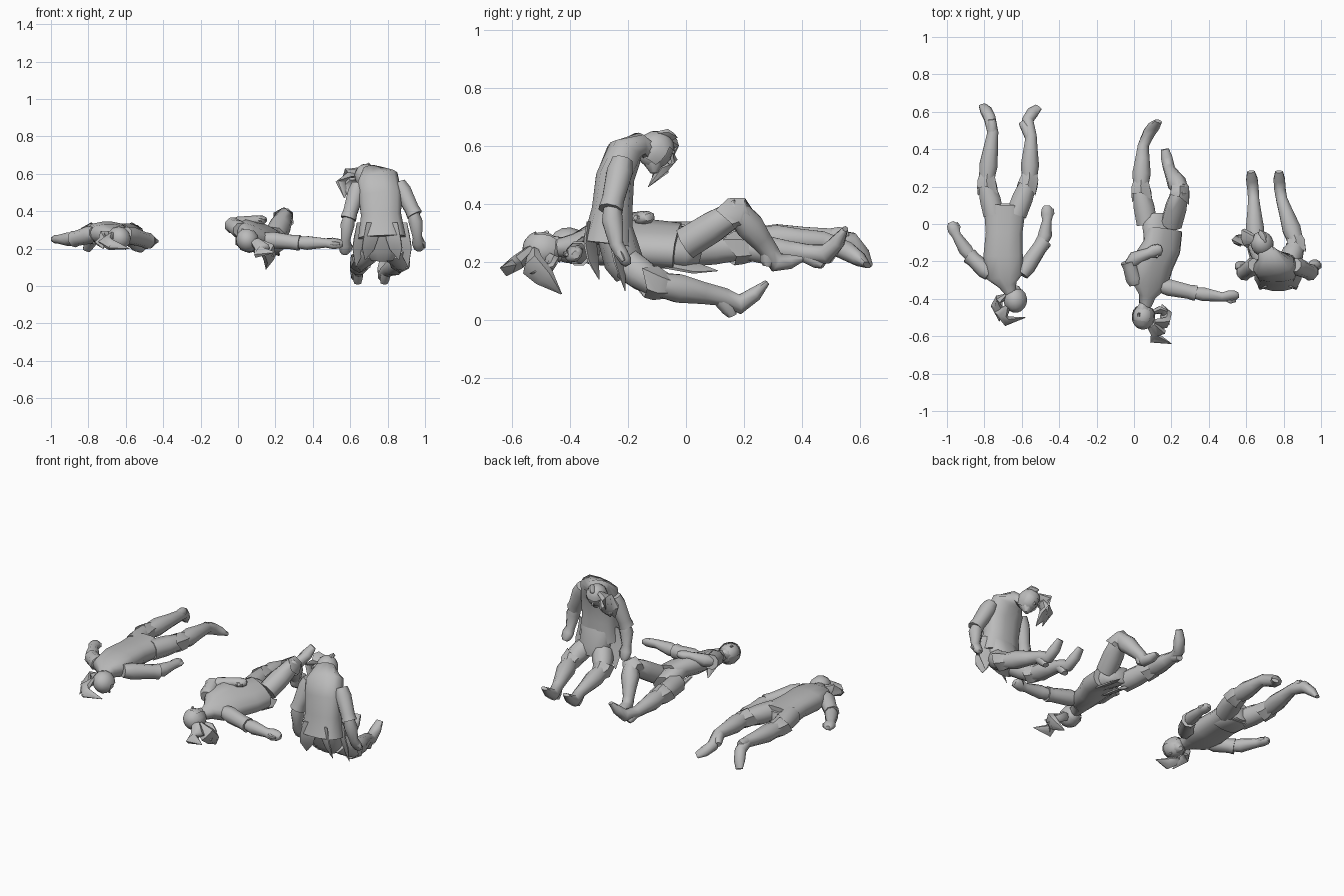
import bpy
import bmesh
import math
from mathutils import Vector, Matrix

default_cube = bpy.data.objects.get("Cube")
if default_cube:
    bpy.data.objects.remove(default_cube, do_unlink=True)

GREY = (0.5, 0.5, 0.5, 1.0)
grey = bpy.data.materials.new("plain grey")
grey.use_nodes = True
grey.diffuse_color = GREY
grey.node_tree.nodes["Principled BSDF"].inputs["Base Color"].default_value = GREY

X_AXIS = Vector((1, 0, 0))


def finish(name, bm, angle=55):
    """Turn a bmesh into a softly shaded object."""
    bmesh.ops.recalc_face_normals(bm, faces=bm.faces)
    mesh = bpy.data.meshes.new(name)
    bm.to_mesh(mesh)
    bm.free()
    obj = bpy.data.objects.new(name, mesh)
    bpy.context.collection.objects.link(obj)
    mesh.materials.append(grey)
    bpy.ops.object.select_all(action="DESELECT")
    obj.select_set(True)
    bpy.context.view_layer.objects.active = obj
    bpy.ops.object.shade_smooth_by_angle(angle=math.radians(angle))


def loft(name, rings, side=X_AXIS, sides=8, jag=0.0, box=0.0):
    """Skin elliptical rings (centre, half width, half depth) along a path."""
    bm = bmesh.new()
    centres = [Vector(ring[0]) for ring in rings]
    loops = []
    for i, (_, wide, deep) in enumerate(rings):
        ahead = centres[min(i + 1, len(rings) - 1)]
        along = (ahead - centres[max(i - 1, 0)]).normalized()
        across = Vector(side) - along * along.dot(Vector(side))
        across.normalize()
        depth = along.cross(across)
        loop = []
        for k in range(sides):
            turn = math.tau * (k + 0.5) / sides
            c, s = math.cos(turn), math.sin(turn)
            swell = max(abs(c), abs(s)) ** -box
            point = centres[i] + (across * wide * c + depth * deep * s) * swell
            if jag and i == len(rings) - 1 and k % 3 == 0:
                point += along * jag
            loop.append(bm.verts.new(point))
        loops.append(loop)
    for low, high in zip(loops, loops[1:]):
        for k in range(sides):
            n = (k + 1) % sides
            bm.faces.new((low[k], low[n], high[n], high[k]))
    bm.faces.new(loops[0])
    if not jag:
        bm.faces.new(loops[-1])
    finish(name, bm)


def torso(name, rings, side=X_AXIS):
    loft(name, rings, side, sides=12, box=.3)


def arm(name, shoulder, elbow, wrist, tip, side=X_AXIS):
    s, e, w, t = map(Vector, (shoulder, elbow, wrist, tip))
    # sleeve down to a loose hem at the elbow
    loft(name + "_sleeve", [(s, .038, .038), (s.lerp(e, .25), .048, .048),
                            (s.lerp(e, .8), .041, .041), (e, .045, .045)], side)
    # bare forearm running into a flat palm and fingers
    loft(name + "_forearm", [(e.lerp(s, .15), .03, .03), (e.lerp(w, .3), .04, .039),
                             (w, .027, .026), (w.lerp(t, .4), .036, .025),
                             (w.lerp(t, .8), .03, .022), (t, .016, .013)], side)
    thumb_way = (t - w).cross(Vector((0, 0, 1))).normalized() * .03
    loft(name + "_thumb", [(w, .014, .014), (w.lerp(t, .5) + thumb_way, .012, .012),
                           (w.lerp(t, .8) + thumb_way, .006, .006)], side, 6)


def leg(name, hip, knee, ankle, heel, toe, side=X_AXIS):
    h, k, a, b, t = map(Vector, (hip, knee, ankle, heel, toe))
    loft(name + "_thigh", [(h, .06, .06), (h.lerp(k, .5), .06, .058),
                           (k, .046, .046), (k.lerp(a, .15), .04, .04)], side)
    # jagged boot cuff opening toward the thigh
    loft(name + "_boot_cuff", [(k.lerp(a, .2), .043, .043), (k.lerp(a, .05), .056, .056),
                               (k.lerp(h, .12), .062, .06)], side, 6, jag=.045)
    loft(name + "_boot", [(k, .042, .042), (k.lerp(a, .35), .053, .053),
                          (k.lerp(a, .7), .041, .041), (a, .032, .034),
                          (b.lerp(t, .3).lerp(a, .15), .033, .036),
                          (b.lerp(t, .65), .033, .027), (t, .022, .01)], side)
    loft(name + "_heel", [(k.lerp(a, .9), .026, .028), (a.lerp(b, .6), .027, .03),
                          (b, .02, .016)], side)


def head(name, centre, face, crown):
    """Skull, jaw and nose with a hair shell around the back and crown."""
    f = Vector(face).normalized()
    u = Vector(crown)
    u = (u - f * f.dot(u)).normalized()
    r = f.cross(u)
    place = Matrix((r, f, u)).transposed().to_4x4()
    place.translation = Vector(centre)
    for part, scale in (("skull", (.056, .06, .065)), ("hair", (.062, .066, .07))):
        bm = bmesh.new()
        bmesh.ops.create_uvsphere(bm, u_segments=12, v_segments=8, radius=1)
        if part == "hair":
            bare = [q for q in bm.faces
                    if q.calc_center_median().z < -.6
                    or (q.calc_center_median().y > .25 and q.calc_center_median().z < .2)]
            bmesh.ops.delete(bm, geom=bare, context="FACES")
        bmesh.ops.transform(bm, matrix=place @ Matrix.Diagonal((*scale, 1)), verts=bm.verts)
        finish(name + "_" + part, bm)
    c = Vector(centre)
    loft(name + "_jaw", [(c - u * .01, .044, .047), (c - u * .045 + f * .02, .036, .034),
                         (c - u * .07 + f * .037, .014, .012)], r)
    loft(name + "_nose", [(c + f * .05, .01, .016), (c + f * .068 - u * .012, .005, .006)], r, 4)


def lock(name, points, width, thick=.6, side=(.6, .5, .6)):
    """A tapering lock of hair, or a strip of cloth when thin."""
    spread = (.6, 1, .85, .05)
    loft(name, [(p, width * s, width * s * thick) for p, s in zip(points, spread)], side, 6)


# ---------- figure lying face down ----------
torso("prone_torso", [((-.66, -.37, .27), .03, .03), ((-.675, -.325, .275), .05, .04),
                      ((-.69, -.28, .28), .1, .052), ((-.70, -.17, .285), .108, .06),
                      ((-.695, -.05, .285), .1, .057), ((-.69, .1, .28), .116, .06)])
torso("prone_hips", [((-.69, -.03, .27), .09, .05), ((-.69, .07, .27), .095, .055),
                     ((-.69, .11, .27), .06, .04)])
arm("prone_right_arm", (-.77, -.27, .28), (-.88, -.17, .25), (-.95, -.06, .25), (-.98, .01, .25))
arm("prone_left_arm", (-.6, -.27, .28), (-.48, -.09, .24), (-.465, .02, .24), (-.465, .1, .24))
leg("prone_right_leg", (-.75, .05, .28), (-.79, .22, .28), (-.755, .49, .285),
    (-.76, .56, .3), (-.81, .635, .19))
leg("prone_left_leg", (-.63, .05, .28), (-.56, .23, .28), (-.55, .47, .275),
    (-.6, .545, .25), (-.51, .625, .19))
head("prone_head", (-.635, -.405, .255), (.5, 0, -.8), (.2, -1, 0))
lock("prone_ponytail", [(-.67, -.44, .27), (-.71, -.48, .24), (-.68, -.52, .22), (-.58, -.5, .2)], .04)
lock("prone_side_lock", [(-.68, -.39, .27), (-.72, -.4, .26), (-.735, -.44, .24), (-.72, -.52, .2)], .04)

# ---------- figure lying face up with a raised knee ----------
tilt = Vector((.87, 0, -.45))
torso("supine_torso", [((.06, -.44, .25), .03, .03), ((.07, -.385, .255), .045, .04),
                       ((.085, -.33, .265), .1, .052), ((.1, -.21, .27), .122, .06),
                       ((.15, -.12, .265), .11, .058), ((.16, -.03, .255), .105, .063)], tilt)
torso("supine_hips", [((.14, -.1, .26), .09, .05), ((.135, 0, .25), .098, .055),
                      ((.13, .05, .24), .06, .045)], tilt)
arm("supine_right_arm", (.01, -.32, .3), (-.03, -.2, .325), (.08, -.155, .35), (.15, -.13, .355))
arm("supine_left_arm", (.14, -.33, .25), (.33, -.37, .23), (.47, -.39, .23), (.56, -.38, .225), (0, 1, 1))
leg("supine_right_leg", (.07, 0, .24), (.035, .19, .25), (.05, .42, .23),
    (.065, .475, .19), (.13, .55, .315))
leg("supine_left_leg", (.2, 0, .265), (.25, .18, .375), (.19, .29, .235),
    (.19, .28, .185), (.165, .4, .21))
head("supine_head", (.05, -.495, .245), (-.4, .1, .9), (-.1, -1, 0))
lock("supine_ponytail", [(.09, -.54, .24), (.13, -.58, .2), (.11, -.61, .18), (.2, -.64, .18)], .045)
lock("supine_curved_lock", [(.1, -.53, .23), (.16, -.53, .19), (.17, -.49, .15), (.15, -.43, .09)], .05)
lock("supine_small_lock", [(.08, -.48, .22), (.13, -.46, .2), (.16, -.47, .18), (.19, -.54, .16)], .03)
for shift, reach in ((-.04, .03), (.05, .11)):
    lock("supine_coat_tail", [(.12 + shift, -.15, .22), (.13 + shift, -.06, .2),
                              (.14 + shift, .03, .18), (.14 + shift, reach, .17)], .05, .2, tilt)

# ---------- figure sitting slumped forward ----------
torso("seated_torso", [((.695, -.12, .58), .035, .035), ((.715, -.165, .605), .06, .042),
                       ((.745, -.215, .57), .115, .064), ((.76, -.245, .49), .118, .068),
                       ((.765, -.255, .38), .11, .072), ((.77, -.27, .26), .13, .09)])
torso("seated_hips", [((.77, -.25, .32), .1, .065), ((.77, -.215, .2), .1, .07),
                      ((.77, -.195, .15), .07, .05)])
arm("seated_right_arm", (.645, -.22, .545), (.59, -.26, .36), (.575, -.24, .25), (.57, -.21, .17))
arm("seated_left_arm", (.86, -.22, .55), (.945, -.26, .38), (.96, -.24, .26), (.97, -.2, .19))
leg("seated_right_leg", (.71, -.2, .19), (.65, -.11, .125), (.64, .13, .08),
    (.64, .16, .015), (.625, .28, .13))
leg("seated_left_leg", (.83, -.2, .19), (.87, -.11, .125), (.79, .13, .08),
    (.78, .16, .015), (.775, .28, .13))
head("seated_head", (.685, -.105, .585), (-.1, .85, -.55), (-.2, .5, .85))
lock("seated_ponytail", [(.64, -.08, .61), (.59, -.07, .605), (.56, -.08, .55), (.57, -.12, .47)], .05)
lock("seated_side_lock", [(.63, -.07, .58), (.6, -.07, .56), (.59, -.08, .52), (.61, -.13, .46)], .045)
lock("seated_hair_tuft", [(.7, -.1, .64), (.69, -.07, .64), (.68, -.05, .63), (.67, -.03, .63)], .025)

# thin torn coat tails below the hem
for sign in (-1, 1):
    for out, back, low in ((.06, -.33, .14), (.11, -.24, .1)):
        x = .77 + sign * out
        lock("seated_coat_tail", [(x, back, .34), (x, back, .26), (x + sign * .015, back + .01, .2),
                                  (x + sign * .03, back + .03, low)], .05, .15, (1, sign * -.5, 0))
